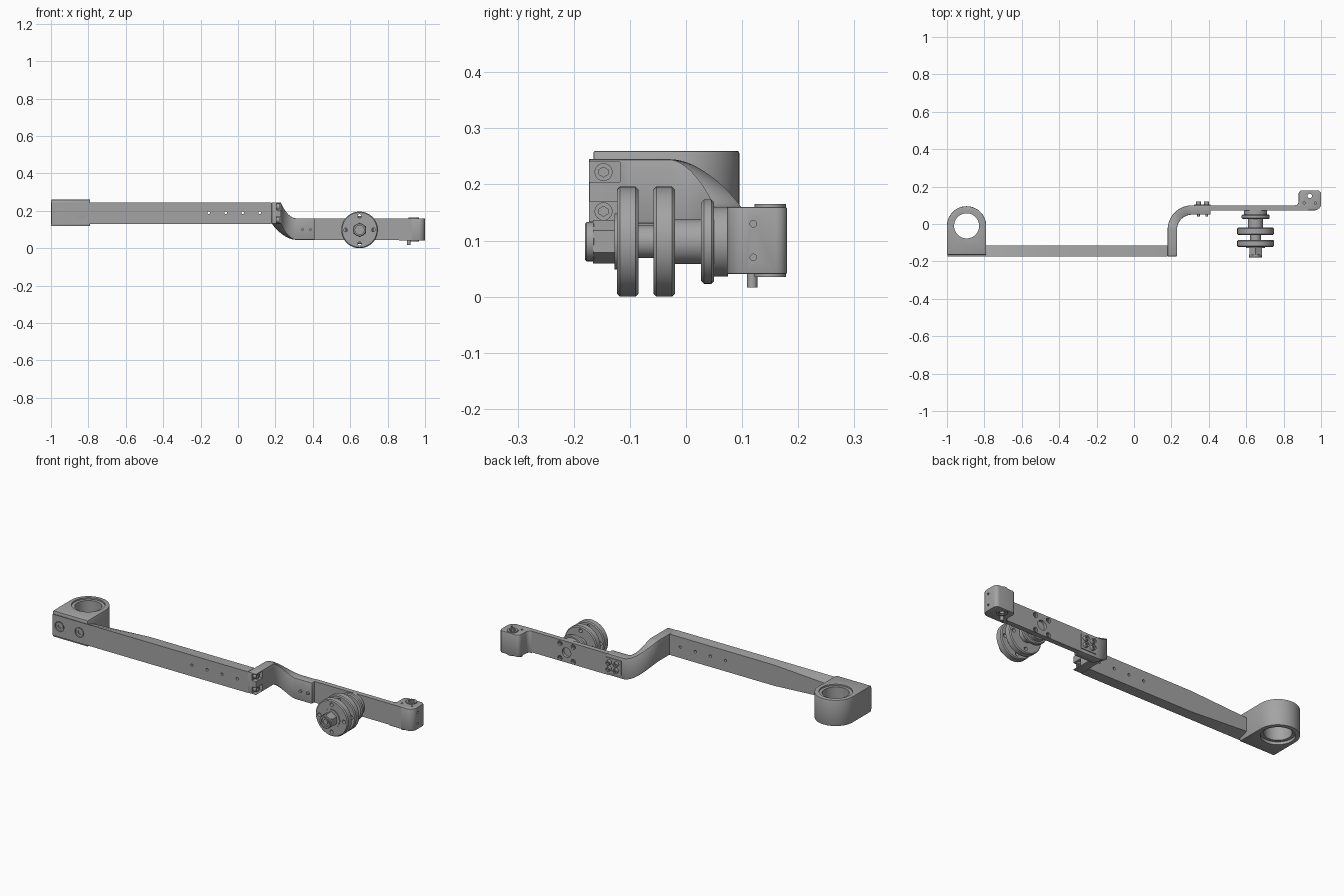
import bpy, bmesh, math
from math import pi, sin, cos
from mathutils import Vector

cube = bpy.data.objects.get("Cube")
if cube:
    bpy.data.objects.remove(cube, do_unlink=True)

grey = bpy.data.materials.new("machined grey")
grey.use_nodes = True
colour = (0.37, 0.37, 0.37, 1)
grey.diffuse_color = colour
for node in grey.node_tree.nodes:
    if node.type == 'BSDF_PRINCIPLED':
        node.inputs["Base Color"].default_value = colour


def make(name, bm):
    bmesh.ops.recalc_face_normals(bm, faces=bm.faces[:])
    mesh = bpy.data.meshes.new(name)
    bm.to_mesh(mesh)
    bm.free()
    ob = bpy.data.objects.new(name, mesh)
    bpy.context.scene.collection.objects.link(ob)
    mesh.materials.append(grey)
    return ob


def activate(ob):
    bpy.ops.object.select_all(action='DESELECT')
    ob.select_set(True)
    bpy.context.view_layer.objects.active = ob


def smooth(ob):
    activate(ob)
    bpy.ops.object.shade_smooth_by_angle(angle=math.radians(32))
    return ob


def loft(name, sections):
    """Skin equal-length rings of points and cap both ends."""
    bm = bmesh.new()
    rings = [[bm.verts.new(p) for p in s] for s in sections]
    n = len(rings[0])
    for a, b in zip(rings, rings[1:]):
        for i in range(n):
            j = (i + 1) % n
            bm.faces.new((a[i], a[j], b[j], b[i]))
    bm.faces.new(rings[0])
    bm.faces.new(rings[-1])
    return make(name, bm)


def prism(name, outline, z0, z1):
    return loft(name, [[(x, y, z) for x, y in outline] for z in (z0, z1)])


def box(name, x0, x1, y0, y1, z0, z1):
    return prism(name, [(x0, y0), (x1, y0), (x1, y1), (x0, y1)], z0, z1)


def rod(name, centre, axis, radius, length, sides=24):
    """Cylinder starting at centre and running along the axis."""
    axis = Vector(axis)
    u = Vector((0, 0, 1)) if axis.z == 0 else Vector((1, 0, 0))
    v = axis.cross(u)
    return loft(name, [[Vector(centre) + axis * d
                        + radius * (u * cos(2 * pi * i / sides) + v * sin(2 * pi * i / sides))
                        for i in range(sides)] for d in (0, length)])


def bevel(ob, width, segments=2):
    mod = ob.modifiers.new("bevel", 'BEVEL')
    mod.width, mod.segments, mod.limit_method = width, segments, 'ANGLE'
    mod.angle_limit = math.radians(40)
    activate(ob)
    bpy.ops.object.modifier_apply(modifier=mod.name)


def cut(ob, cutters):
    for c in cutters:
        mod = ob.modifiers.new("cut", 'BOOLEAN')
        mod.operation, mod.solver, mod.object = 'DIFFERENCE', 'EXACT', c
        activate(ob)
        bpy.ops.object.modifier_apply(modifier=mod.name)
        bpy.data.objects.remove(c, do_unlink=True)


def arc(cx, cy, r, a0, a1, n=12):
    angles = [math.radians(a0 + (a1 - a0) * i / n) for i in range(n + 1)]
    return [(cx + r * cos(a), cy + r * sin(a)) for a in angles]


def socket_screw(name, centre, axis, radius, length):
    ob = rod(name, centre, axis, radius, length)
    tip = Vector(centre) + Vector(axis) * length * 0.45
    cut(ob, [rod("socket", tip, axis, radius * 0.55, length, 6)])
    smooth(ob)


X, Y, Z = (1, 0, 0), (0, 1, 0), (0, 0, 1)
FRONT = (0, -1, 0)

# Ring housing: square front, round back, stepped bore
RX, RY = -0.895, -0.01
housing = prism("ring_housing", [(-1, -0.165), (-0.79, -0.165)]
                + arc(RX, RY, 0.105, 0, 180, 32), 0.118, 0.26)
bevel(housing, 0.004)
cut(housing, [rod("bore", (RX, RY, 0.1), Z, 0.067, 0.2, 48),
              rod("top_seat", (RX, RY, 0.245), Z, 0.083, 0.1, 48),
              rod("bottom_seat", (RX, RY, 0.05), Z, 0.083, 0.083, 48)])
smooth(housing)
bearing = rod("bearing_ring", (RX, RY, 0.138), Z, 0.083, 0.114, 48)
cut(bearing, [rod("bore", (RX, RY, 0.1), Z, 0.067, 0.2, 48)])
smooth(bearing)

# Long bar, whose back narrows toward the housing
bar = loft("long_bar", [[(x, -0.173, 0.13), (x, -0.173, 0.245), (x, -0.115, 0.245 - d), (x, -0.115, 0.13 + d)]
                        for x, d in ((-0.998, 0.02), (-0.78, 0.02), (-0.45, 0.001), (0.18, 0.001))])
cut(bar, [rod("pin_hole", (-0.157 + 0.091 * i, -0.2, 0.19), Y, 0.007, 0.15, 16) for i in range(4)]
    + [rod("screw_seat", (x, -0.2, 0.187), Y, 0.027, 0.045) for x in (-0.955, -0.835)])
smooth(bar)
for x in (-0.955, -0.835):
    socket_screw("housing_screw", (x, -0.15, 0.187), FRONT, 0.021, 0.02)

# Offset arm: runs back, bends sideways and drops
CX, CY, DROP = 0.31, -0.03, 0.085
plan = [((0.18, y), (0.23, y), 0) for y in (-0.173, -0.1)]
for i in range(25):
    t = i / 24
    a = pi - t * pi / 2
    inner = (CX + 0.13 * cos(a), CY + 0.13 * sin(a))
    outer = (CX + 0.08 * cos(a), CY + 0.08 * sin(a))
    plan.append((inner, outer, DROP * t * t * (3 - 2 * t)))
plan.append(((0.41, 0.1), (0.41, 0.05), DROP))
arm = loft("offset_arm", [[(*p, 0.13 - d), (*q, 0.13 - d), (*q, 0.245 - d), (*p, 0.245 - d)]
                          for p, q, d in plan])
bevel(arm, 0.004)
cut(arm, [box("pocket", 0.205, 0.25, -0.2, -0.118, z, z + 0.036) for z in (0.134, 0.204)])
smooth(arm)
for z in (0.152, 0.222):
    socket_screw("clamp_screw", (0.2, -0.147, z), X, 0.016, 0.022)

# Thin rear plate with its wheel mounting holes
plate = box("arm_plate", 0.4, 0.93, 0.073, 0.1, 0.045, 0.16)
diagonal = [(0.65 + sx * 0.04, 0.1 + sz * 0.04) for sx in (-1, 1) for sz in (-1, 1)]
cut(plate, [rod("axle_hole", (0.65, 0.085, 0.1), Y, 0.026, 0.1)]
    + [rod("bolt_hole", (x, 0.088, z), Y, 0.013, 0.1) for x, z in diagonal])
smooth(plate)
for x, z in diagonal:
    socket_screw("flange_bolt", (x, 0.08, z), Y, 0.009, 0.014)

# Stop plate and its bolts behind the arm
box("stop_plate", 0.32, 0.41, 0.098, 0.104, 0.062, 0.142)
for x in (0.345, 0.388):
    for z in (0.085, 0.12):
        socket_screw("stop_bolt", (x, 0.1, z), Y, 0.013, 0.021)
    smooth(rod("stop_pin", (x, 0.055, 0.1), FRONT, 0.007, 0.016))

# End block with holes
end = prism("end_block", arc(0.965, 0.108, 0.035, -90, 0, 8) + arc(0.98, 0.16, 0.02, 0, 90, 6)
            + arc(0.9, 0.16, 0.02, 90, 180, 6) + arc(0.86, 0.12, 0.02, 0, -90, 6)
            + [(0.86, 0.073)], 0.04, 0.16)
bevel(end, 0.003)
cut(end, [rod("bore", (0.94, 0.15, 0), Z, 0.012, 0.3)]
    + [rod("top_hole", (x, 0.112, 0.14), Z, 0.006, 0.05, 12) for x in (0.91, 0.97)]
    + [rod("side_hole", (0.98, 0.12, z), X, 0.006, 0.05, 12) for z in (0.07, 0.13)])
smooth(end)
for name, z in (("upper_bushing", 0.157), ("lower_bushing", 0.035)):
    bush = rod(name, (0.94, 0.15, z), Z, 0.028, 0.008, 32)
    cut(bush, [rod("bore", (0.94, 0.15, 0), Z, 0.017, 0.3)])
    smooth(bush)
smooth(rod("stop_peg", (0.913, 0.118, 0.016), Z, 0.009, 0.04))


# Twin wheels on a flanged axle, turned about y
def turned(name, profile, sides=56):
    return loft(name, [[(0.65 + r * cos(2 * pi * i / sides), y, 0.098 + r * sin(2 * pi * i / sides))
                        for i in range(sides)] for r, y in profile])


def disc(name, r, y0, y1, b=0.005):
    return turned(name, [(r - b, y0), (r, y0 + b), (r, y1 - b), (r - b, y1)])


smooth(disc("axle_flange", 0.075, 0.027, 0.05))
smooth(turned("flange_seat", [(0.062, 0.048), (0.062, 0.075)]))
smooth(turned("axle_hub", [(0.04, -0.022), (0.04, 0.03)]))
smooth(turned("axle_spacer", [(0.029, -0.09), (0.029, -0.05)]))
for name, y in (("outer_wheel", -0.123), ("inner_wheel", -0.058)):
    wheel = disc(name, 0.098, y, y + 0.038)
    cut(wheel, [rod("hole", (0.65 + 0.074 * cos(k * pi / 2), y - 0.02, 0.098 + 0.074 * sin(k * pi / 2)),
                    Y, 0.01, 0.08, 16) for k in range(4)])
    smooth(wheel)
smooth(turned("wheel_washer", [(0.05, -0.127), (0.05, -0.12)]))
nut = rod("axle_nut", (0.65, -0.124, 0.098), FRONT, 0.039, 0.042, 6)
smooth(nut)
cap = disc("axle_cap", 0.035, -0.18, -0.162, 0.003)
cut(cap, [rod("cap_socket", (0.65, -0.17, 0.098), FRONT, 0.024, 0.05, 32)])
smooth(cap)
smooth(turned("axle_tip", [(0.014, -0.177), (0.014, -0.165)], 24))
